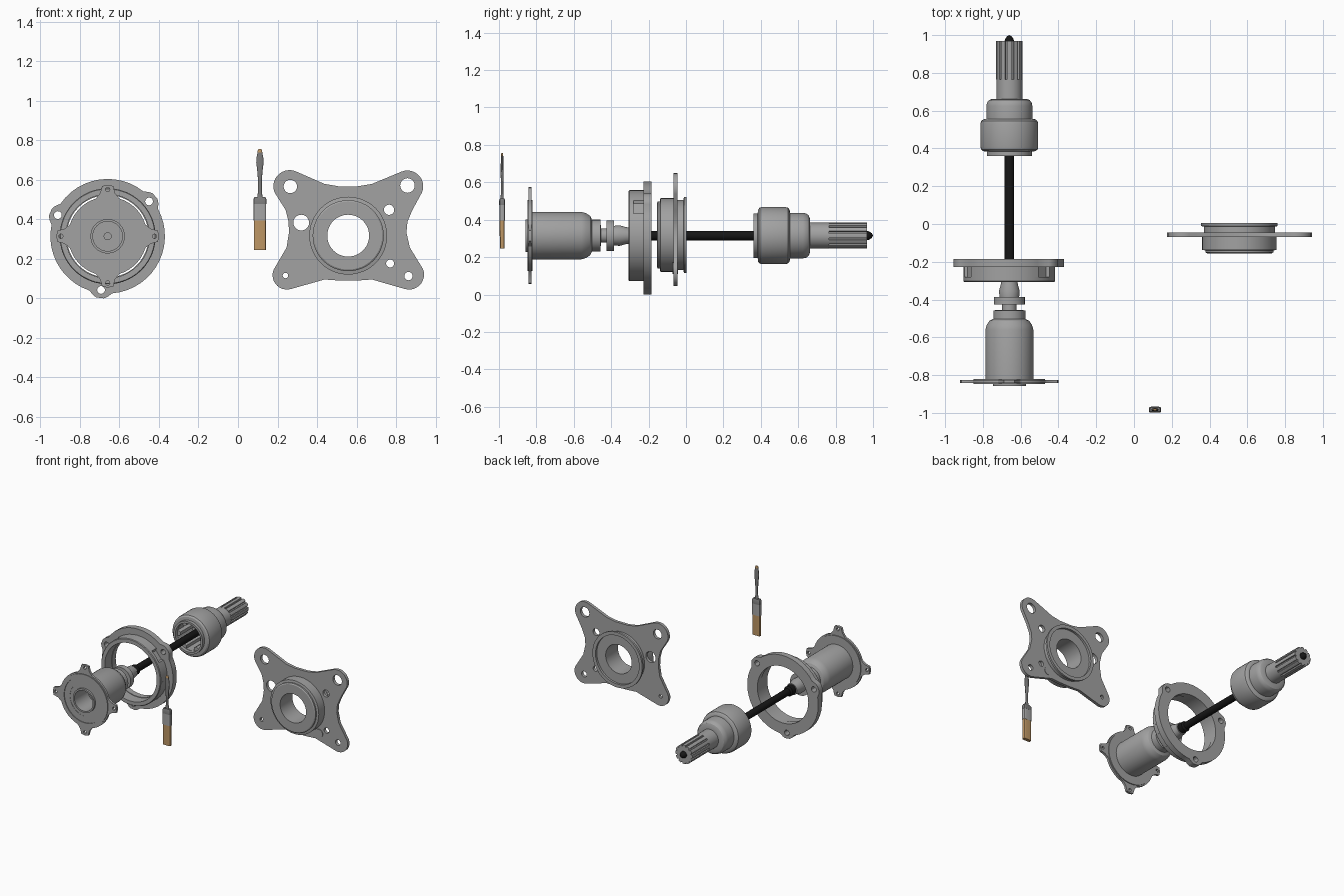
import bpy, bmesh, math
from math import sin, cos, pi, tau

if "Cube" in bpy.data.objects:
    bpy.data.objects.remove(bpy.data.objects["Cube"])

AX, AZ = -0.66, 0.315      # drive shaft axis
HX, HZ = 0.558, 0.318      # hub plate centre


def material(name, rgb):
    m = bpy.data.materials.new(name)
    m.diffuse_color = (*rgb, 1)
    m.use_nodes = True
    m.node_tree.nodes["Principled BSDF"].inputs["Base Color"].default_value = m.diffuse_color
    return m


STEEL = material("steel grey", (0.36, 0.36, 0.36))
BLACK = material("shaft black", (0.008, 0.008, 0.008))
TAN = material("bristle tan", (0.52, 0.31, 0.13))
FERRULE = material("ferrule grey", (0.38, 0.38, 0.38))
HANDLE = material("handle grey", (0.2, 0.2, 0.2))


def finish(bm, name, mat):
    bmesh.ops.remove_doubles(bm, verts=bm.verts, dist=1e-5)
    bmesh.ops.recalc_face_normals(bm, faces=bm.faces)
    me = bpy.data.meshes.new(name)
    bm.to_mesh(me)
    bm.free()
    me.materials.append(mat)
    ob = bpy.data.objects.new(name, me)
    bpy.context.collection.objects.link(ob)
    return ob


def lathe(name, profile, cx, cz, mat=STEEL, seg=48, closed=False):
    """Spin a (radius, y) profile round an axis parallel to y."""
    bm = bmesh.new()
    rings = [[bm.verts.new((cx + r * cos(tau * i / seg), y, cz + r * sin(tau * i / seg)))
              for i in range(seg)] for r, y in profile]
    pairs = list(zip(rings, rings[1:]))
    if closed:
        pairs.append((rings[-1], rings[0]))
    for a, b in pairs:
        for i in range(seg):
            j = (i + 1) % seg
            bm.faces.new((a[i], a[j], b[j], b[i]))
    return finish(bm, name, mat)


def prism(name, loops, y0, y1, cx, cz, mat=STEEL):
    """Extrude flat (x, z) outlines along y; inner loops become holes."""
    cu = bpy.data.curves.new(name, 'CURVE')
    cu.dimensions, cu.fill_mode, cu.extrude = '2D', 'BOTH', (y1 - y0) / 2
    for pts in loops:
        sp = cu.splines.new('POLY')
        sp.points.add(len(pts) - 1)
        for p, (x, z) in zip(sp.points, pts):
            p.co = (x, z, 0, 1)
        sp.use_cyclic_u = True
    tmp = bpy.data.objects.new(name + "_curve", cu)
    bpy.context.collection.objects.link(tmp)
    me = bpy.data.meshes.new_from_object(tmp.evaluated_get(bpy.context.evaluated_depsgraph_get()))
    bm = bmesh.new()
    bm.from_mesh(me)
    bpy.data.objects.remove(tmp)
    bpy.data.meshes.remove(me)
    ym = (y0 + y1) / 2
    for v in bm.verts:
        x, z, d = v.co
        v.co = (cx + x, ym - d, cz + z)
    return finish(bm, name, mat)


def circle(r, x=0, z=0, n=20, a0=0, a1=tau):
    full = abs(a1 - a0 - tau) < 1e-6
    k = n if full else n - 1
    return [(x + r * cos(a0 + (a1 - a0) * i / k), z + r * sin(a0 + (a1 - a0) * i / k)) for i in range(n)]


def lugged(r, lugs, shape):
    """Circle of radius r, with a polar (angle offset, radius) shape at each lug angle."""
    pts = []
    lugs = sorted(lugs)
    for i, a in enumerate(lugs):
        pts += [(q * cos(a + d), q * sin(a + d)) for d, q in shape]
        nxt = lugs[i + 1] if i + 1 < len(lugs) else lugs[0] + tau
        s, e = a + shape[-1][0], nxt + shape[0][0]
        n = max(3, int((e - s) / 0.13))
        pts += [(r * cos(s + (e - s) * k / n), r * sin(s + (e - s) * k / n)) for k in range(1, n)]
    return pts


def polar_holes(r, dist, angles, n=12):
    return [circle(r, dist * cos(a), dist * sin(a), n) for a in angles]


# --- front joint housing, boot and lugged flange ---
lathe("front_joint_housing", [
    (0, -.71), (.02, -.71), (.02, -.70), (.075, -.70), (.075, -.857), (.087, -.857),
    (.087, -.842), (.165, -.842), (.165, -.848), (.19, -.848), (.19, -.82),
    (.127, -.82), (.127, -.56), (.12, -.535), (.105, -.512), (.085, -.503),
    (.085, -.457), (.038, -.455), (.038, -.425), (.082, -.425), (.082, -.386),
    (.052, -.386), (.055, -.355), (.045, -.32), (.042, -.29), (0, -.29)], AX, AZ)
quarter = [k * pi / 2 for k in range(4)]
ear = [(-.3, .2), (-.17, .222), (-.11, .256), (0, .26), (.11, .256), (.17, .222), (.3, .2)]
prism("front_joint_flange", [lugged(.2, quarter, ear), circle(.12, n=40)]
      + polar_holes(.011, .237, quarter), -.843, -.826, AX, AZ)

# --- retaining ring with three lugs and bolt pockets ---
ring_lugs = [math.radians(a) for a in (40, 157, 263)]
lug = [(-.2, .29), (-.12, .307), (-.06, .315), (.06, .315), (.12, .307), (.2, .29)]
pocket = [(-.19, .243), (-.15, .228), (.15, .228), (.19, .243)]
prism("ring_flange", [lugged(.29, ring_lugs, lug), circle(.208, n=48)]
      + polar_holes(.02, .274, ring_lugs), -.228, -.185, AX, AZ)
prism("ring_pocket_band", [lugged(.243, ring_lugs, pocket), circle(.212, n=48)],
      -.28, -.228, AX, AZ)
lathe("ring_front_band", [(.212, -.28), (.243, -.28), (.243, -.302), (.239, -.307), (.212, -.307)],
      AX, AZ, closed=True)

# --- shaft ---
lathe("shaft", [(0, -.3), (.036, -.3), (.036, -.25), (.025, -.24), (.025, .968), (.022, .98),
                (.012, .994), (0, 1.0)], AX, AZ, BLACK, 16)

# --- rear joint: hollow cup, ball tracks, splined stub ---
lathe("rear_joint_cup", [
    (0, .55), (.104, .55), (.104, .36), (.119, .36), (.119, .383), (.14, .386),
    (.15, .395), (.153, .41), (.153, .53), (.149, .545), (.138, .554), (.122, .557),
    (.122, .625), (.118, .643), (.108, .656), (.092, .662), (.069, .663),
    (.069, .765), (0, .765)], AX, AZ)
tracks = []
for k in range(6):
    for d, r in ((-.36, .103), (-.2, .103), (-.14, .08), (.14, .08), (.2, .103), (.36, .103)):
        a = k * pi / 3 + d
        tracks.append((r * cos(a), r * sin(a)))
prism("rear_joint_ball_tracks", [circle(.106, n=36), tracks], .385, .55, AX, AZ)
teeth = []
for k in range(12):
    for d, r in ((-.17, .069), (0, .07), (.17, .069), (.2, .059), (.32, .059)):
        a = k * pi / 6 + d
        teeth.append((r * cos(a), r * sin(a)))
prism("rear_spline", [teeth], .765, .968, AX, AZ)

# --- hub plate: four rounded arms joined by concave edges ---
def arm(x, z, r, d0, d1):
    return circle(r, x, z, 12, math.radians(d0), math.radians(d1))


outline = (arm(.30, .25, .08, -22, 112) + [(.12, .262), (.05, .25), (-.05, .25), (-.12, .262)]
           + arm(-.297, .25, .082, 68, 202) + [(-.317, .13), (-.302, .07), (-.3, .015), (-.312, -.06)]
           + arm(-.31, -.2, .073, 158, 286) + [(-.12, -.222), (-.05, -.227), (.05, -.227), (.12, -.222)]
           + arm(.308, -.197, .076, 254, 382) + [(.312, -.06), (.295, .015), (.3, .07), (.325, .13)])
holes = [circle(.034, -.293, .249), circle(.037, .30, .254), circle(.021, .305, -.205),
         circle(.014, -.318, -.202, 12), circle(.04, -.238, .066), circle(.026, .207, .131),
         circle(.02, .212, -.141), circle(.15, n=40)]
prism("hub_plate", [outline] + holes, -.068, -.046, HX, HZ)
prism("plate_boss", [circle(.03, .153, -.177)], -.072, -.042, HX, HZ)
lathe("hub", [
    (.106, -.155), (.172, -.155), (.18, -.15), (.18, -.14), (.197, -.137), (.197, -.046),
    (.188, -.046), (.188, -.014), (.203, -.011), (.203, .004), (.178, .004), (.178, -.012),
    (.106, -.012)], HX, HZ, closed=True)


# --- brush, lofted upward from oval sections ---
def loft(name, sections, mat, power, n=16):
    bm = bmesh.new()
    rings = []
    for z, hx, hy in sections:
        ring = []
        for i in range(n):
            c, s = cos(tau * (i + .5) / n), sin(tau * (i + .5) / n)
            ring.append(bm.verts.new((.111 + hx * math.copysign(abs(c) ** power, c),
                                      -.983 + hy * math.copysign(abs(s) ** power, s), z)))
        rings.append(ring)
    for a, b in zip(rings, rings[1:]):
        for i in range(n):
            j = (i + 1) % n
            bm.faces.new((a[i], a[j], b[j], b[i]))
    bm.faces.new(rings[0])
    bm.faces.new(rings[-1])
    return finish(bm, name, mat)


loft("brush_bristles", [(.246, .031, .012), (.397, .031, .014)], TAN, .4)
loft("brush_ferrule", [(.395, .032, .015), (.478, .032, .015)], FERRULE, .4)
loft("brush_collar", [(.478, .033, .016), (.503, .033, .016), (.514, .027, .011)], HANDLE, .4)
loft("brush_handle", [(.51, .014, .009), (.54, .01, .007), (.60, .01, .007), (.64, .013, .008),
                      (.69, .019, .008), (.715, .017, .007), (.74, .012, .006)], HANDLE, .8)
loft("brush_tip", [(.74, .012, .006), (.75, .011, .006), (.756, .007, .004)], TAN, .8)

# --- smooth the round faces, keep the edges sharp ---
bpy.ops.object.select_all(action='SELECT')
bpy.context.view_layer.objects.active = bpy.context.selected_objects[0]
bpy.ops.object.shade_smooth_by_angle(angle=math.radians(30))
